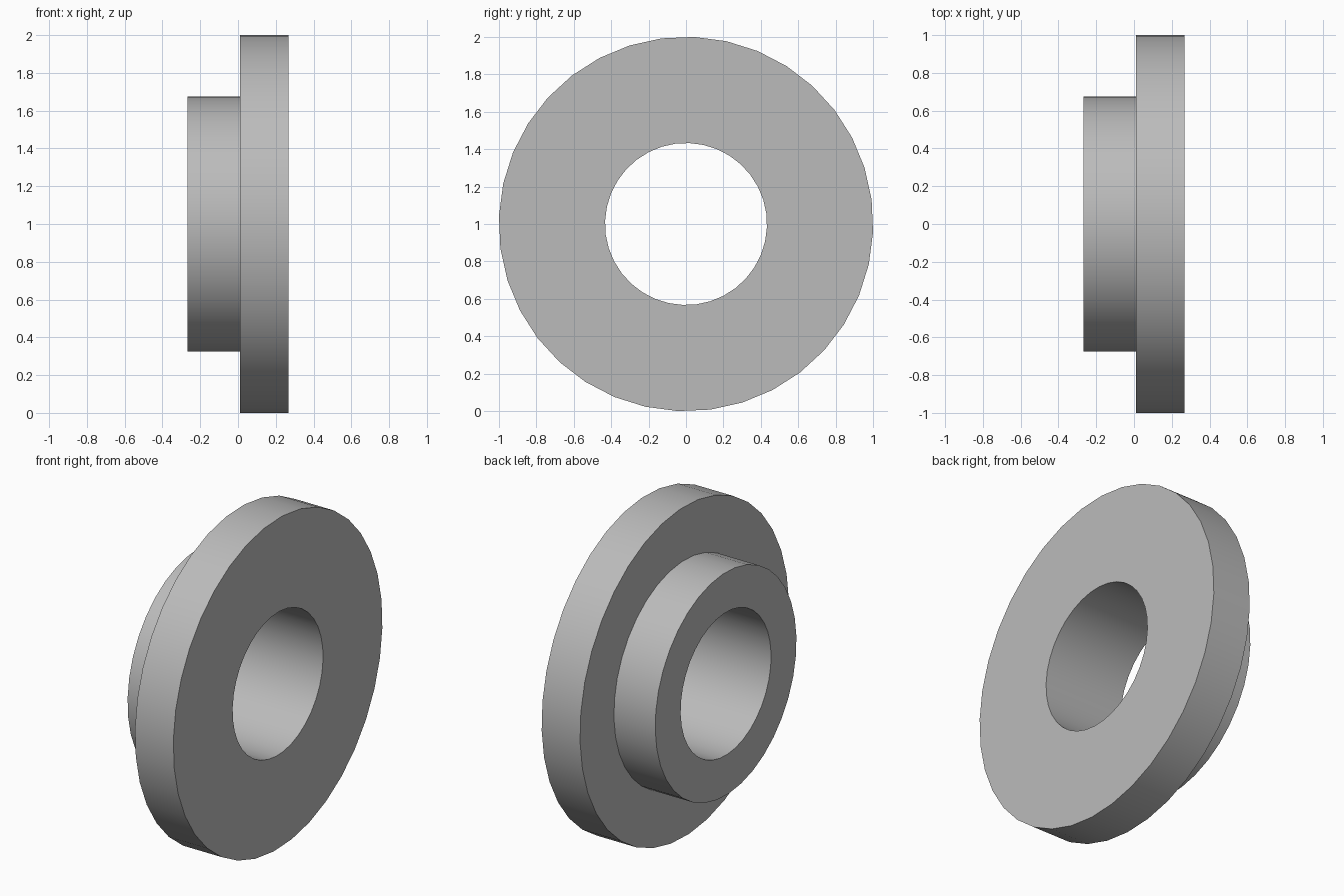
import bpy, bmesh, math
from mathutils import Matrix, Vector

cube = bpy.data.objects.get("Cube")
if cube:
    bpy.data.objects.remove(cube, do_unlink=True)

SIDES = 36
TURN = math.radians(7.5)
FLANGE_R, HUB_R, BORE_R = 1.001, 0.676, 0.433
BACK, STEP, FRONT = -0.267, 0.01, 0.267

# Plain grey metal
grey = bpy.data.materials.new("grey metal")
grey.use_nodes = True
colour = (0.5, 0.5, 0.5, 1)
grey.diffuse_color = colour
grey.node_tree.nodes["Principled BSDF"].inputs["Base Color"].default_value = colour

# Closed cross-section of the bushing: (position along axis, radius)
profile = [(BACK, BORE_R), (BACK, HUB_R), (STEP, HUB_R),
           (STEP, FLANGE_R), (FRONT, FLANGE_R), (FRONT, BORE_R)]

# Turn the cross-section around the x axis
bm = bmesh.new()
verts = [bm.verts.new((x, 0, r)) for x, r in profile]
edges = [bm.edges.new((v, verts[(i + 1) % len(verts)])) for i, v in enumerate(verts)]
bmesh.ops.spin(bm, geom=verts + edges, cent=(0, 0, 0), axis=(1, 0, 0),
               angle=math.tau, steps=SIDES, use_merge=True)
bmesh.ops.remove_doubles(bm, verts=bm.verts, dist=0.0001)
bmesh.ops.recalc_face_normals(bm, faces=bm.faces)
bm.transform(Matrix.Translation(Vector((0, 0, 1))) @ Matrix.Rotation(TURN, 4, 'X'))

mesh = bpy.data.meshes.new("flanged_bushing")
bm.to_mesh(mesh)
bm.free()
mesh.materials.append(grey)
bushing = bpy.data.objects.new("flanged_bushing", mesh)
bpy.context.collection.objects.link(bushing)

# Smooth round walls, crisp rims
bpy.ops.object.select_all(action='DESELECT')
bushing.select_set(True)
bpy.context.view_layer.objects.active = bushing
bpy.ops.object.shade_smooth_by_angle(angle=math.radians(30))
